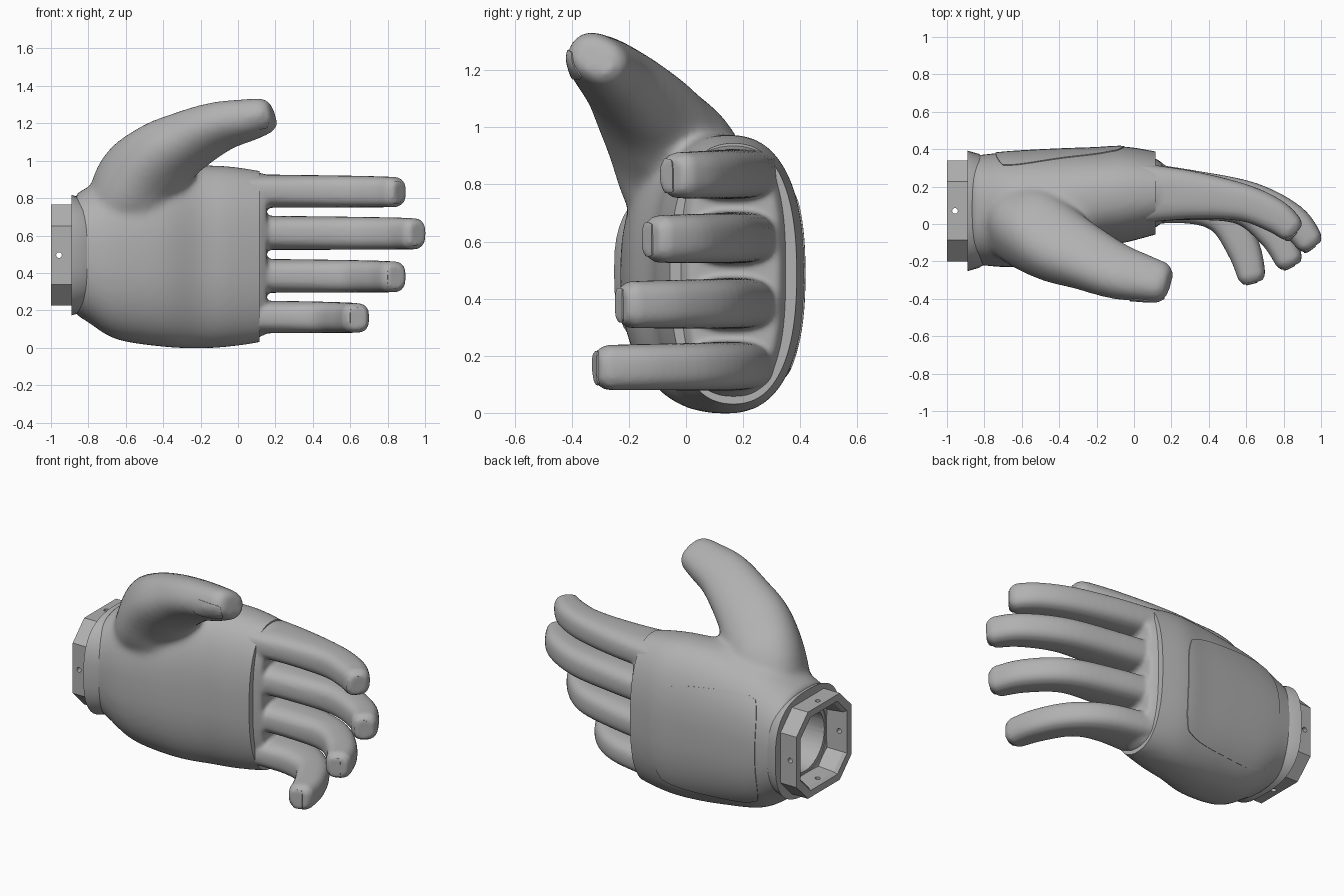
import bpy, bmesh, math
from mathutils import Vector, Matrix
from mathutils.bvhtree import BVHTree

cube = bpy.data.objects.get("Cube")
if cube:
    bpy.data.objects.remove(cube, do_unlink=True)

grey = bpy.data.materials.new("matte grey")
grey.use_nodes = True
shade = (0.44, 0.44, 0.44, 1)
grey.diffuse_color = shade
grey.node_tree.nodes["Principled BSDF"].inputs["Base Color"].default_value = shade


def make(name, bm):
    bmesh.ops.recalc_face_normals(bm, faces=bm.faces)
    mesh = bpy.data.meshes.new(name)
    bm.to_mesh(mesh)
    bm.free()
    mesh.materials.append(grey)
    obj = bpy.data.objects.new(name, mesh)
    bpy.context.collection.objects.link(obj)
    return obj


def activate(obj):
    bpy.ops.object.select_all(action="DESELECT")
    obj.select_set(True)
    bpy.context.view_layer.objects.active = obj


def apply(obj, kind, **settings):
    mod = obj.modifiers.new(kind.title(), kind)
    for key, value in settings.items():
        setattr(mod, key, value)
    activate(obj)
    bpy.ops.object.modifier_apply(modifier=mod.name)


def smooth(obj, angle=35):
    activate(obj)
    bpy.ops.object.shade_smooth_by_angle(angle=math.radians(angle))


def bridge(bm, rings, loop=False):
    rows = [[bm.verts.new(p) for p in ring] for ring in rings]
    n = len(rows[0])
    pairs = list(zip(rows, rows[1:])) + ([(rows[-1], rows[0])] if loop else [])
    for a, b in pairs:
        for i in range(n):
            j = (i + 1) % n
            bm.faces.new((a[i], a[j], b[j], b[i]))
    if not loop:
        bm.faces.new(rows[0][::-1])
        bm.faces.new(rows[-1])


def resample(keys, steps=6):
    """Smooth curve through tuples of any length."""
    out = []
    ext = [keys[0]] + list(keys) + [keys[-1]]
    for p, q, r, s in zip(ext, ext[1:], ext[2:], ext[3:]):
        for k in range(steps):
            t = k / steps
            out.append([0.5 * (2*b + (c - a)*t + (2*a - 5*b + 4*c - d)*t*t
                               + (3*b - a - 3*c + d)*t**3)
                        for a, b, c, d in zip(p, q, r, s)])
    return out + [list(keys[-1])]


def oval(n, power):
    for i in range(n):
        t = 2 * math.pi * i / n
        c, s = math.cos(t), math.sin(t)
        yield (math.copysign(abs(c)**(2/power), c), math.copysign(abs(s)**(2/power), s))


def body(bm, keys, power=2.4):
    """Sections along x given as x, y range, z range."""
    bridge(bm, [[(x, (a + b)/2 + u*(b - a)/2, (c + d)/2 + v*(d - c)/2)
                 for u, v in oval(48, power)] for x, a, b, c, d in resample(keys)])


def tube(bm, keys, power=2.4, roll=0):
    """Digit along a path given as x, y, z, depth radius, width radius."""
    pts = resample(keys)
    rings = []
    for i, p in enumerate(pts):
        nxt, prev = pts[min(i + 1, len(pts) - 1)], pts[max(i - 1, 0)]
        along = (Vector(nxt[:3]) - Vector(prev[:3])).normalized()
        side = along.cross(Vector((0, 0, 1))).normalized()
        side.rotate(Matrix.Rotation(roll, 3, along))
        up = side.cross(along)
        rings.append([Vector(p[:3]) + side*u*p[3] + up*v*p[4] for u, v in oval(24, power)])
    # rounded tip
    end = Vector(pts[-1][:3])
    rings.append([end + (q - end)*0.72 + along*0.035 for q in rings[-1]])
    bridge(bm, rings)


def cylinder(name, centre, axis, radius, length):
    bm = bmesh.new()
    turn = Vector((0, 0, 1)).rotation_difference(Vector(axis)).to_matrix().to_4x4()
    bmesh.ops.create_cone(bm, cap_ends=True, segments=40, radius1=radius, radius2=radius,
                          depth=length, matrix=Matrix.Translation(centre) @ turn)
    return make(name, bm)


def box(name, centre, size):
    bm = bmesh.new()
    bmesh.ops.create_cube(bm, size=1, matrix=Matrix.Translation(centre) @ Matrix.Diagonal((*size, 1)))
    return make(name, bm)


def cut(obj, tool):
    apply(obj, "BOOLEAN", operation="DIFFERENCE", solver="EXACT", object=tool)
    bpy.data.objects.remove(tool, do_unlink=True)


# Palm and thumb blended into one surface
WRIST_Y, WRIST_Z = 0.07, 0.495
bm = bmesh.new()
body(bm, [(-.87, -.215, .365, .18, .82), (-.8, -.222, .372, .135, .86),
          (-.65, -.23, .387, .045, .93), (-.4, -.2, .4, .005, .97),
          (-.2, -.125, .407, -.003, .975), (-.05, -.1, .414, .005, .97),
          (.12, -.055, .387, .03, .945), (.2, -.03, .37, .06, .92)])
tube(bm, [(-.6, .05, .6, .25, .2), (-.55, -.02, .86, .22, .22), (-.41, -.11, 1.015, .21, .175),
          (-.26, -.18, 1.11, .18, .143), (-.1, -.25, 1.182, .155, .118),
          (.05, -.29, 1.217, .13, .102), (.155, -.312, 1.242, .11, .084)], roll=math.radians(-28))
palm = make("palm_and_thumb", bm)
apply(palm, "REMESH", mode="VOXEL", voxel_size=0.016)
apply(palm, "SMOOTH", factor=0.5, iterations=16)

# Crisp knuckle edge below the thumb, and a round socket at the wrist
cut(palm, box("knuckle_cutter", (.315, .15, .45), (.4, 1, 1.16)))
cut(palm, cylinder("socket_cutter", (-.85, WRIST_Y, WRIST_Z), (1, 0, 0), .19, .4))
smooth(palm, 40)

# Fingers growing out of a shared knuckle block
bm = bmesh.new()
body(bm, [(0, -.03, .365, .05, .94), (.09, -.03, .36, .05, .94), (.155, .01, .325, .075, .925)], 2.7)
fingers = [
    (.838, .09, [(.0, .165), (.3, .155), (.58, .115), (.75, .045), (.84, -.025)]),
    (.615, .093, [(.0, .17), (.3, .16), (.62, .125), (.84, .02), (.94, -.095)]),
    (.385, .092, [(.0, .17), (.3, .15), (.58, .095), (.75, -.05), (.83, -.195)]),
    (.165, .088, [(.0, .16), (.3, .13), (.48, .04), (.585, -.13), (.63, -.28)])]
depths = (.165, .13, .1, .09, .075)
for z, width, path in fingers:
    tube(bm, [(x, y, z - .006*i/4, d, width*(1 - .025*i))
              for i, ((x, y), d) in enumerate(zip(path, depths))], 2.8)
digits = make("fingers", bm)
apply(digits, "REMESH", mode="VOXEL", voxel_size=0.012)
apply(digits, "SMOOTH", factor=0.5, iterations=6)
smooth(digits, 60)


# Thin plates that follow the surface below them; rise lifts the top edge at the low x end
def plate(name, target, x0, x1, z0, z1, front, rise=0):
    source = bmesh.new()
    source.from_mesh(target.data)
    tree = BVHTree.FromBMesh(source)
    bm = bmesh.new()
    bmesh.ops.create_grid(bm, x_segments=28, y_segments=28, size=1)
    facing = 1 if front else -1
    missed = []
    for v in bm.verts:
        u, w = v.co.x, v.co.y
        u, w = u*math.sqrt(1 - .22*w**4), w*math.sqrt(1 - .22*u**4)
        top = z1 + rise*(1 - u)/2
        x, z = (x0 + x1)/2 + u*(x1 - x0)/2, (z0 + top)/2 + w*(top - z0)/2
        hit, normal, _, _ = tree.ray_cast(Vector((x, -2*facing, z)), Vector((0, facing, 0)))
        if hit is None:
            missed.append(v)
        else:
            v.co = hit + normal*.002
    bmesh.ops.delete(bm, geom=missed, context="VERTS")
    source.free()
    obj = make(name, bm)
    apply(obj, "SOLIDIFY", thickness=0.006, offset=0)
    smooth(obj)


plate("back_plate", palm, -.74, -.05, .12, .76, False, .08)
plate("thumb_pad", palm, -.02, .16, 1.17, 1.27, True)
for label, (z, width, path) in zip(("index", "middle", "ring", "little"), fingers):
    tip = path[-1][0]
    plate(label + "_fingertip_pad", digits, tip - .03, tip + .03, z - .065, z + .05, True)


# Wrist collar with chamfered corners, and a rounded flared cuff
def octagon(half):
    k = half * 0.58
    return [(half, k), (k, half), (-k, half), (-half, k),
            (-half, -k), (-k, -half), (k, -half), (half, -k)]


def rounded(half):
    return [(half*u, half*v) for u, v in oval(48, 2.7)]


def collar(name, outline, sections):
    bm = bmesh.new()
    bridge(bm, [[(x, WRIST_Y + a, WRIST_Z + b) for a, b in outline(half)]
                for x, half in sections], loop=True)
    return make(name, bm)


wrist = collar("wrist_collar", octagon,
               [(-1, .27), (-.85, .27), (-.85, .2), (-.98, .215), (-1, .228)])
for axis in ((0, 1, 0), (0, 0, 1)):
    cut(wrist, cylinder("screw_hole_cutter", (-.957, WRIST_Y, WRIST_Z), axis, .015, 1))
smooth(wrist, 25)
cuff = collar("cuff_lip", rounded,
              [(-.89, .322), (-.83, .305), (-.79, .28), (-.79, .2), (-.875, .2), (-.89, .26)])
smooth(cuff, 30)
